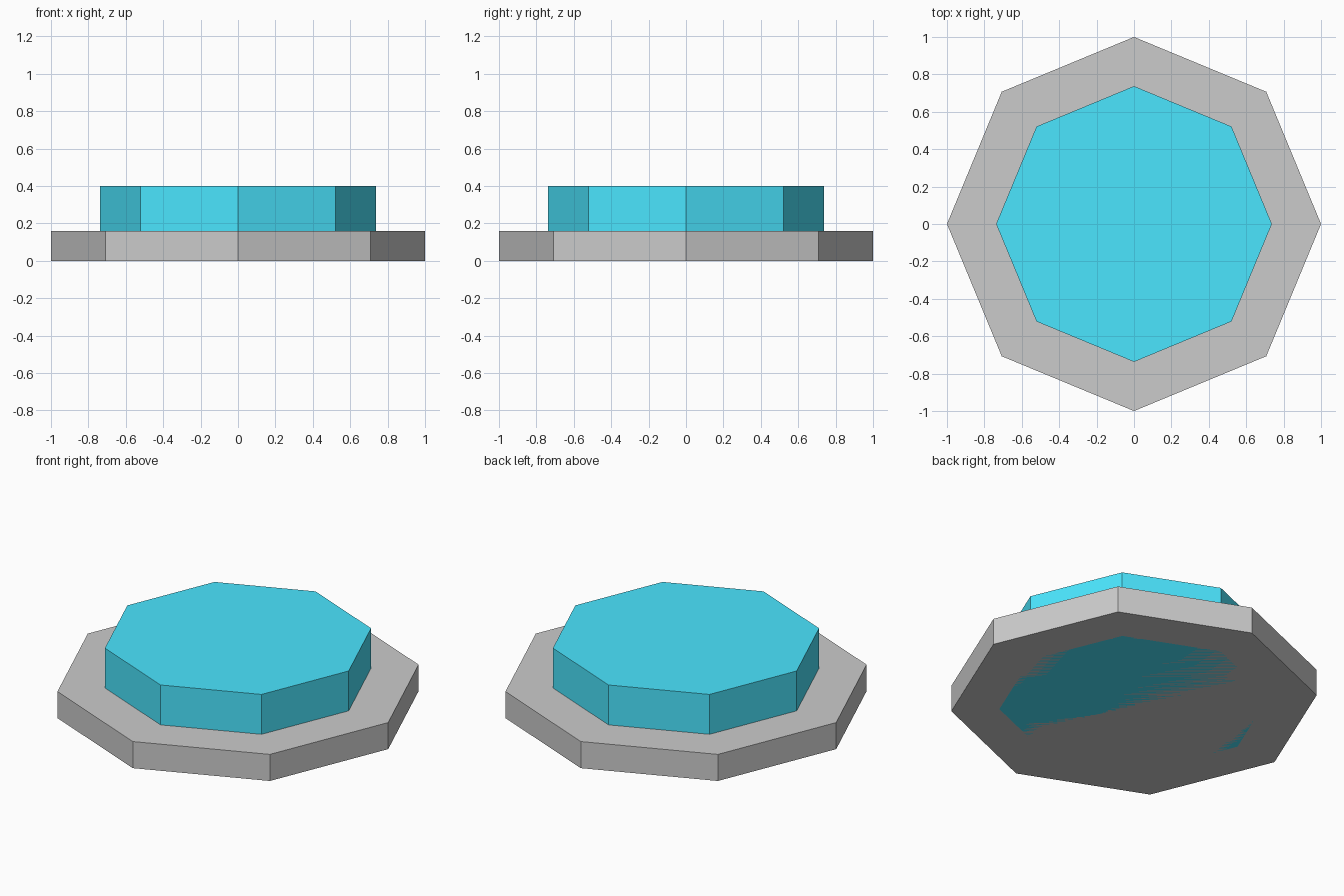
import bpy

if "Cube" in bpy.data.objects:
    bpy.data.objects.remove(bpy.data.objects["Cube"])


def octagon(name, radius, height):
    """Flat-shaded eight-sided disc standing on z = 0, corners on the axes."""
    bpy.ops.mesh.primitive_cylinder_add(
        vertices=8, radius=radius, depth=height, location=(0, 0, height / 2))
    obj = bpy.context.object
    obj.name = name
    return obj


# Wide grey base plate
octagon("base_plate", 1.0, 0.16)

# Blue button, running down through the base to the ground
button = octagon("button", 0.737, 0.4)
blue = bpy.data.materials.new("button_blue")
blue.diffuse_color = (0.07, 0.79, 1.0, 1.0)
blue.use_nodes = True
blue.node_tree.nodes["Principled BSDF"].inputs["Base Color"].default_value = blue.diffuse_color
button.data.materials.append(blue)
